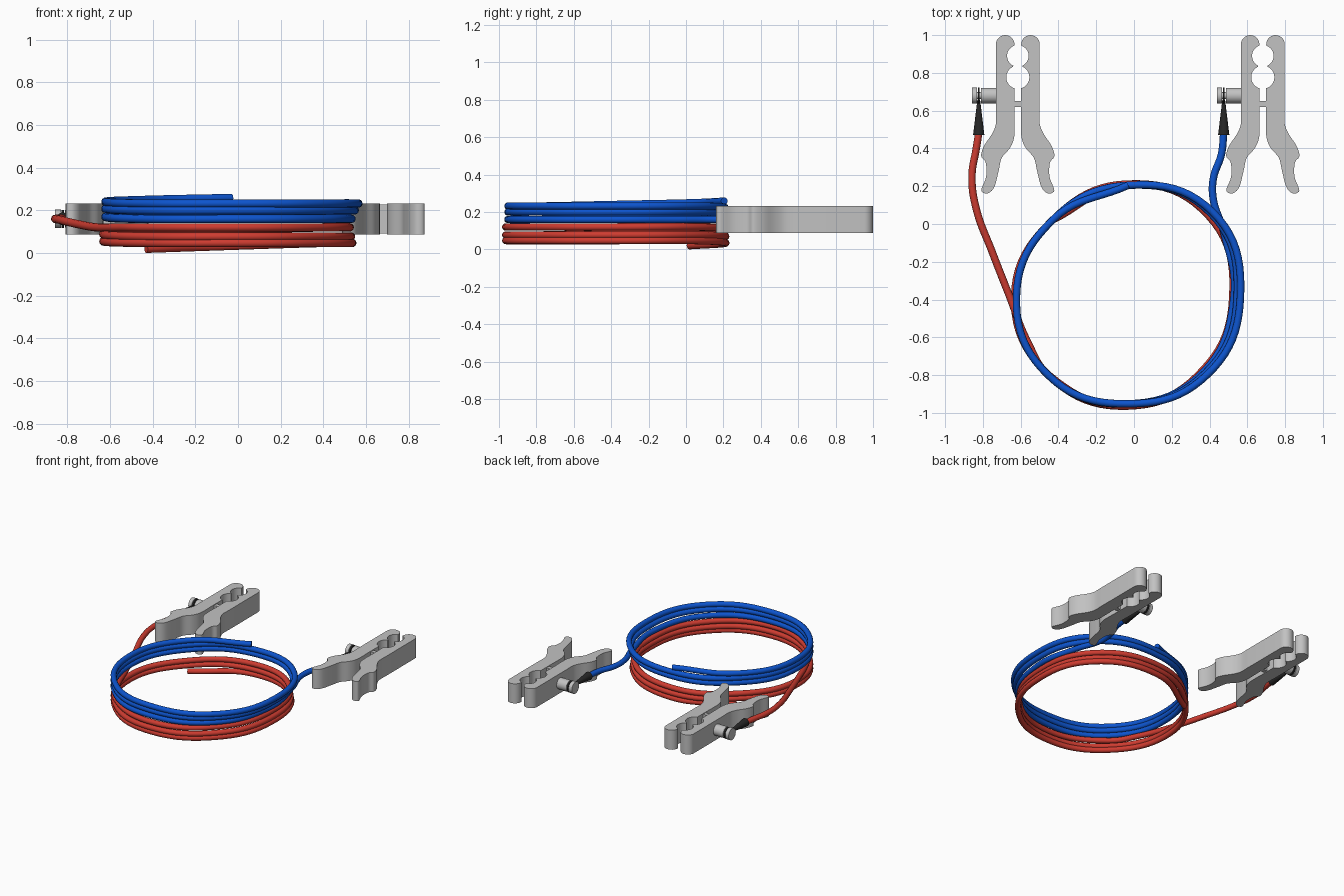
import bpy, bmesh, math
from mathutils import Vector, Matrix

cube = bpy.data.objects.get("Cube")
if cube:
    bpy.data.objects.remove(cube, do_unlink=True)


def material(name, color):
    m = bpy.data.materials.new(name)
    m.use_nodes = True
    m.diffuse_color = (*color, 1)
    m.node_tree.nodes["Principled BSDF"].inputs["Base Color"].default_value = (*color, 1)
    return m


steel = material("grey steel", (0.54, 0.54, 0.54))
rubber = material("black rubber", (0.02, 0.02, 0.02))
red = material("red cable", (0.62, 0.045, 0.03))
blue = material("blue cable", (0.004, 0.09, 0.62))

MID = 0.16          # height of the clamp centre
HALF = 0.073        # half the clamp thickness
WIRE = 0.0195       # cable radius


def finish(obj, mat):
    obj.data.materials.clear()
    obj.data.materials.append(mat)
    bpy.ops.object.select_all(action='DESELECT')
    obj.select_set(True)
    bpy.context.view_layer.objects.active = obj
    bpy.ops.object.shade_smooth_by_angle(angle=math.radians(35))
    return obj


def from_bmesh(name, bm, mat):
    bmesh.ops.recalc_face_normals(bm, faces=bm.faces)
    mesh = bpy.data.meshes.new(name)
    bm.to_mesh(mesh)
    bm.free()
    obj = bpy.data.objects.new(name, mesh)
    bpy.context.collection.objects.link(obj)
    return finish(obj, mat)


def cone(name, start, end, r1, r2, mat, sides=24):
    start, end = Vector(start), Vector(end)
    axis = end - start
    turn = axis.to_track_quat('Z', 'Y').to_matrix().to_4x4()
    bm = bmesh.new()
    bmesh.ops.create_cone(bm, cap_ends=True, segments=sides, radius1=r1, radius2=r2,
                          depth=axis.length,
                          matrix=Matrix.Translation((start + end) / 2) @ turn)
    return from_bmesh(name, bm, mat)


def arc(cx, cy, r, a0, a1, n=14):
    angles = [math.radians(a0 + (a1 - a0) * i / n) for i in range(n + 1)]
    return [(cx + r * math.cos(a), cy + r * math.sin(a)) for a in angles]


def smooth(points, steps=5):
    # Catmull-Rom pass through the given points
    p = [Vector(q) for q in [points[0], *points, points[-1]]]
    out = []
    for a, b, c, d in zip(p, p[1:], p[2:], p[3:]):
        for i in range(steps):
            t = i / steps
            out.append(tuple(b + (c - a) * t / 2 + (a * 2 - b * 5 + c * 4 - d) * t * t / 2
                             + (b * 3 - a - c * 3 + d) * t ** 3 / 2))
    return out + [points[-1]]


# Half clamp outline: rounded tip, two round bites, curved handle
handle = [(0.018, 0.60), (0.018, 0.47), (0.04, 0.405), (0.085, 0.35), (0.102, 0.28),
          (0.125, 0.195), (0.16, 0.162), (0.193, 0.178), (0.168, 0.25), (0.17, 0.325),
          (0.194, 0.36), (0.178, 0.415), (0.138, 0.475), (0.116, 0.53), (0.116, 0.60)]
jaw = (arc(0.067, 0.951, 0.049, 0, 180) + arc(0, 0.89, 0.057, 71, -65)
       + arc(0, 0.777, 0.061, 65, -73) + smooth(handle))


def build_clamp(side, cx):
    for part, sign in (("inner", 1), ("outer", -1)):
        bm = bmesh.new()
        face = bm.faces.new([bm.verts.new((cx + sign * x, y, MID - HALF)) for x, y in jaw])
        made = bmesh.ops.extrude_face_region(bm, geom=[face])["geom"]
        bmesh.ops.translate(bm, vec=(0, 0, 2 * HALF),
                            verts=[v for v in made if isinstance(v, bmesh.types.BMVert)])
        from_bmesh(f"{side}_clamp_{part}_jaw", bm, steel)

    # Bridge joining the jaws
    bm = bmesh.new()
    bmesh.ops.create_cube(bm, size=1, matrix=Matrix.Translation((cx, 0.635, MID))
                          @ Matrix.Diagonal((0.05, 0.03, 2 * HALF - 0.01, 1)))
    from_bmesh(f"{side}_clamp_bridge", bm, steel)

    # Terminal bolt, nut, lug and tapered boot
    def bolt(name, x0, x1, r, mat):
        cone(f"{side}_{name}", (cx + x0, 0.68, MID), (cx + x1, 0.68, MID), r, r, mat)
    bolt("terminal_post", -0.11, -0.196, 0.041, steel)
    bolt("terminal_pin", -0.19, -0.225, 0.018, steel)
    bolt("terminal_nut", -0.216, -0.243, 0.043, steel)
    bolt("terminal_lug", -0.202, -0.212, 0.042, rubber)
    cone(f"{side}_cable_boot", (cx - 0.207, 0.47, MID), (cx - 0.207, 0.66, MID),
         0.03, 0.007, rubber)


build_clamp("right", -0.615)
build_clamp("left", 0.682)


def coil(first, count, start, step, radii, levels, spread):
    # Eight points per turn; each turn climbs to the next level near its end
    pts = []
    for k in range(first, count):
        turn, i = divmod(k, 8)
        t = max(0, (i - 4) / 4)
        z = levels[turn] + (levels[turn + 1] - levels[turn]) * t
        a = math.radians(start + step * k)
        r = radii[i] + spread * turn * max(0, math.cos(a))
        pts.append((-0.03 + r * math.cos(a), -0.38 + r * math.sin(a), z))
    return pts


def cable(name, points, mat):
    curve = bpy.data.curves.new(name, 'CURVE')
    curve.dimensions = '3D'
    curve.bevel_depth = WIRE
    curve.bevel_resolution = 4
    curve.resolution_u = 10
    curve.use_fill_caps = True
    spline = curve.splines.new('BEZIER')
    spline.bezier_points.add(len(points) - 1)
    for bp, co in zip(spline.bezier_points, points):
        bp.co = co
        bp.handle_left_type = bp.handle_right_type = 'AUTO'
    obj = bpy.data.objects.new(name, curve)
    bpy.context.collection.objects.link(obj)
    bpy.ops.object.select_all(action='DESELECT')
    obj.select_set(True)
    bpy.context.view_layer.objects.active = obj
    bpy.ops.object.convert(target='MESH')
    finish(bpy.context.object, mat)


# Blue cable: from the left boot, winding clockwise upward
blue_lead = [(0.475, 0.48, MID), (0.463, 0.37, MID), (0.42, 0.24, MID),
             (0.42, 0.13, MID), (0.475, -0.04, MID)]
cable("blue_cable", blue_lead + coil(
    1, 24, 45, -45, (0.605, 0.56, 0.567, 0.572, 0.597, 0.592, 0.567, 0.585),
    (0.16, 0.2, 0.232, 0.267), 0.017), blue)

# Red cable: from the right boot, winding counterclockwise downward
red_lead = [(-0.822, 0.48, MID), (-0.835, 0.4, MID), (-0.858, 0.25, MID),
            (-0.835, 0.08, 0.155), (-0.75, -0.15, 0.135), (-0.66, -0.38, 0.12),
            (-0.565, -0.62, 0.12)]
cable("red_cable", red_lead + coil(
    0, 23, 225, 45, (0.595, 0.584, 0.558, 0.553, 0.6, 0.592, 0.567, 0.602),
    (0.12, 0.077, 0.047, -0.008), 0.006), red)
